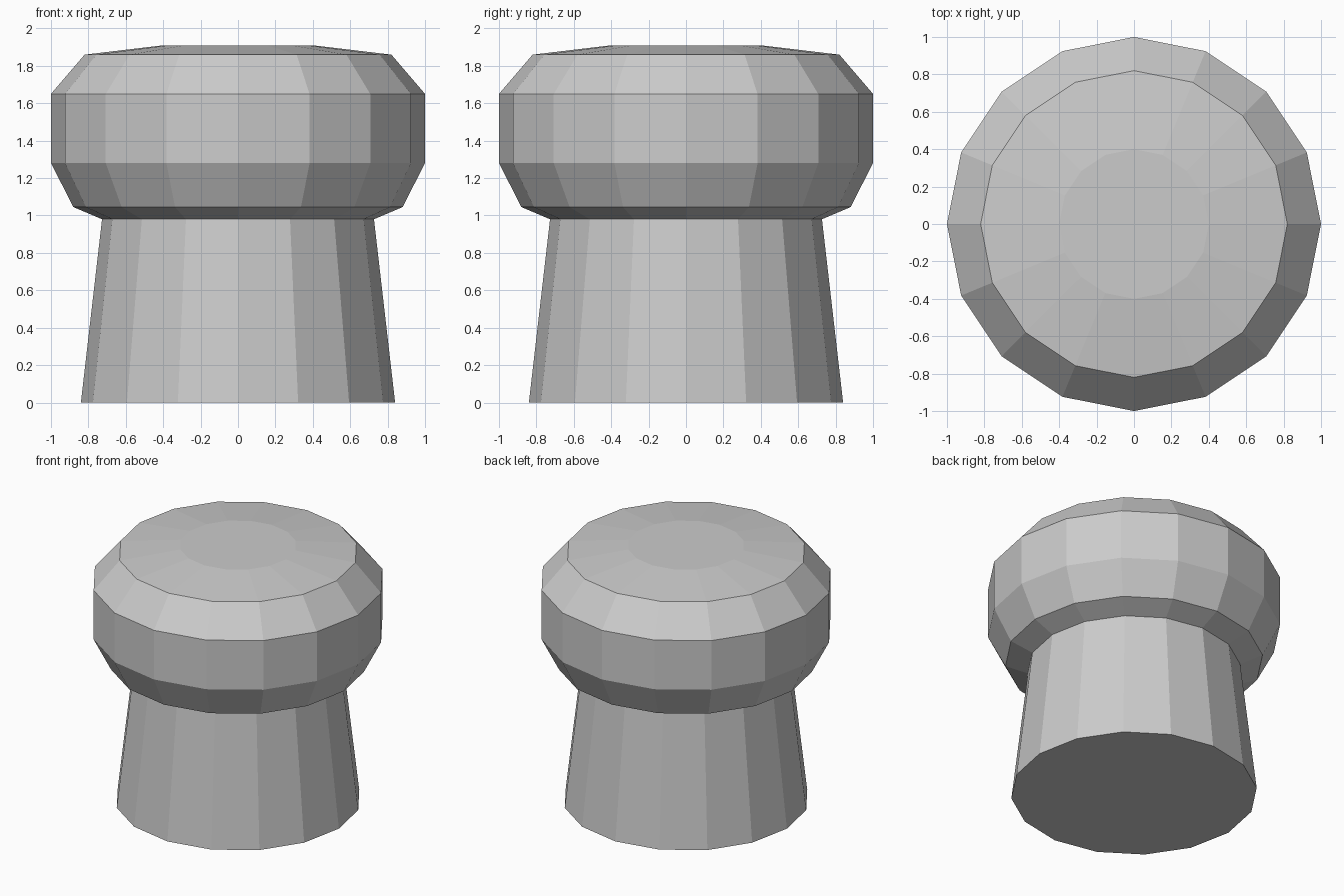
import bpy, bmesh
from math import cos, sin, tau

if "Cube" in bpy.data.objects:
    bpy.data.objects.remove(bpy.data.objects["Cube"])

SIDES = 16

# Profile from base to crown: (radius, height)
PROFILE = [
    (0.84, 0.0), (0.727, 0.98),               # tapered stem
    (0.88, 1.045), (1.0, 1.28), (1.0, 1.65),  # bulging cap
    (0.82, 1.86), (0.40, 1.91),               # shallow crown
]


def lathe(name, profile, sides):
    bm = bmesh.new()
    rings = [[bm.verts.new((r * cos(tau * i / sides), r * sin(tau * i / sides), z))
              for i in range(sides)] for r, z in profile]
    for low, high in zip(rings, rings[1:]):
        for i in range(sides):
            j = (i + 1) % sides
            bm.faces.new((low[i], low[j], high[j], high[i]))
    # Flat base and top
    bm.faces.new(rings[0][::-1])
    bm.faces.new(rings[-1])
    mesh = bpy.data.meshes.new(name)
    bm.to_mesh(mesh)
    bm.free()
    obj = bpy.data.objects.new(name, mesh)
    bpy.context.collection.objects.link(obj)
    return obj


# Stopper: stem and cap in one turned body
lathe("cork_stopper", PROFILE, SIDES)
